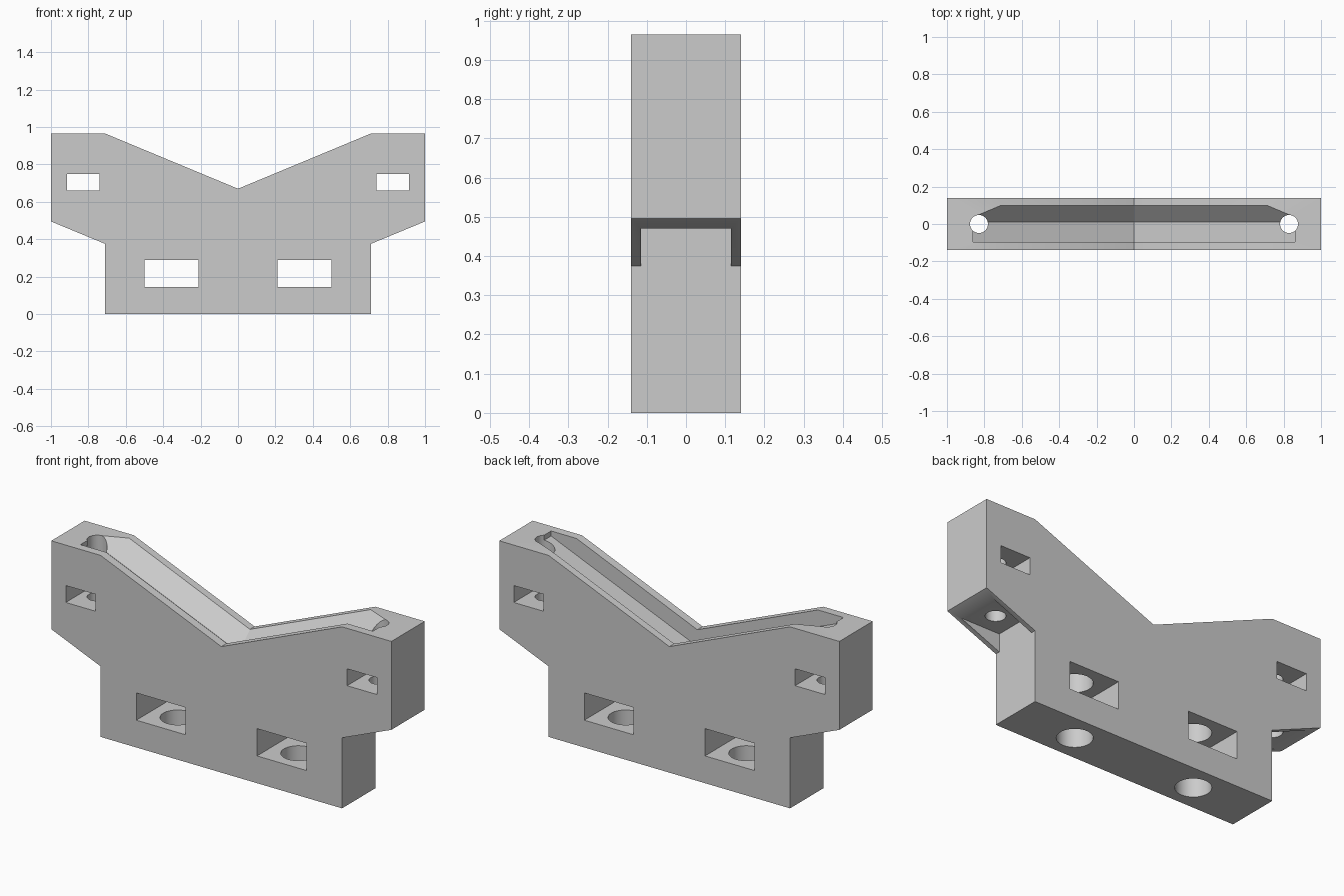
import bpy, bmesh

if "Cube" in bpy.data.objects:
    bpy.data.objects.remove(bpy.data.objects["Cube"], do_unlink=True)

HALF_DEPTH = 0.14
SLOPE = 0.295 / 0.71      # rise of the sloping top edges
VALLEY = 0.67             # height of the middle of the top

grey = bpy.data.materials.new("plain grey")
grey.use_nodes = True
colour = (0.6, 0.6, 0.6, 1)
grey.diffuse_color = colour
grey.node_tree.nodes["Principled BSDF"].inputs["Base Color"].default_value = colour


def loft(name, sections):
    """Closed solid through matching cross-sections."""
    bm = bmesh.new()
    rings = [[bm.verts.new(p) for p in s] for s in sections]
    for a, b in zip(rings, rings[1:]):
        for i in range(len(a)):
            j = (i + 1) % len(a)
            bm.faces.new((a[i], a[j], b[j], b[i]))
    bm.faces.new(rings[0])
    bm.faces.new(rings[-1])
    bmesh.ops.recalc_face_normals(bm, faces=bm.faces)
    mesh = bpy.data.meshes.new(name)
    bm.to_mesh(mesh)
    bm.free()
    obj = bpy.data.objects.new(name, mesh)
    bpy.context.collection.objects.link(obj)
    mesh.materials.append(grey)
    return obj


def box(name, x, y, z):
    return loft(name, [[(px, y[0], z[0]), (px, y[1], z[0]),
                        (px, y[1], z[1]), (px, y[0], z[1])] for px in x])


def cylinder(name, x, radius, z):
    bpy.ops.mesh.primitive_cylinder_add(vertices=48, radius=radius, depth=z[1] - z[0],
                                        location=(x, 0, (z[0] + z[1]) / 2))
    obj = bpy.context.object
    obj.name = name
    obj.data.materials.append(grey)
    return obj


def carve(target, cutter):
    cutter.hide_render = True
    mod = target.modifiers.new("cut", 'BOOLEAN')
    mod.operation = 'DIFFERENCE'
    mod.solver = 'EXACT'
    mod.object = cutter
    bpy.context.view_layer.objects.active = target
    bpy.ops.object.modifier_apply(modifier=mod.name)
    bpy.data.objects.remove(cutter, do_unlink=True)


# Bracket body: mirrored outline extruded front to back
right = [(0.71, 0), (0.71, 0.375), (1, 0.495), (1, 0.965), (0.71, 0.965)]
outline = right + [(0, VALLEY)] + [(-x, z) for x, z in reversed(right)]
body = loft("bracket_body", [[(x, y, z) for x, z in outline]
                             for y in (-HALF_DEPTH, HALF_DEPTH)])

# Groove along the top: upright front wall, flat floor, sloping back wall
groove = [(-0.095, -0.089), (0.01, -0.089), (0.1, 0), (0.1, 0.2), (-0.095, 0.2)]
carve(body, loft("groove_cutter", [[(x, y, VALLEY + SLOPE * abs(x) + dz) for y, dz in groove]
                                   for x in (-0.86, 0, 0.86)]))

for s in (-1, 1):
    # Slots through the arms and the base
    carve(body, box("arm_slot", (s * 0.74, s * 0.915), (-0.3, 0.3), (0.66, 0.75)))
    carve(body, box("base_slot", (s * 0.21, s * 0.5), (-0.3, 0.3), (0.145, 0.29)))
    # Recess beneath each arm
    carve(body, box("arm_recess", (s * 0.71, s * 1.1), (-0.115, 0.115), (0.2, 0.47)))
    # Bolt holes: through the arms, blind in the base
    carve(body, cylinder("arm_hole", s * 0.829, 0.048, (0.3, 1.2)))
    carve(body, cylinder("base_hole", s * 0.355, 0.085, (-0.2, 0.45)))

bpy.ops.object.select_all(action='DESELECT')
body.select_set(True)
bpy.context.view_layer.objects.active = body
bpy.ops.object.shade_smooth_by_angle(angle=0.5)
